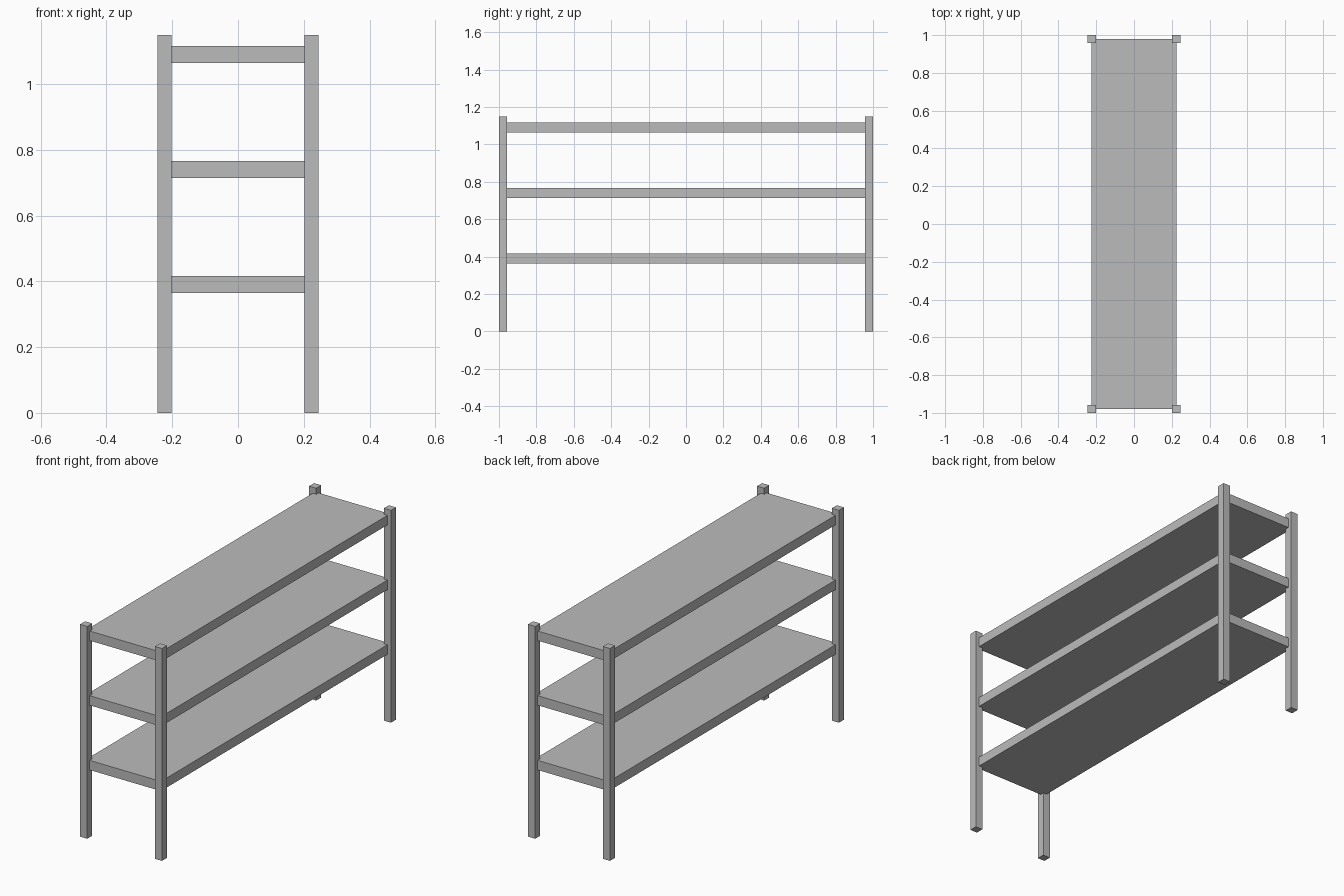
import bpy

if "Cube" in bpy.data.objects:
    bpy.data.objects.remove(bpy.data.objects["Cube"])

grey = bpy.data.materials.new("plain grey")
grey.diffuse_color = (0.5, 0.5, 0.5, 1)
grey.use_nodes = True
grey.node_tree.nodes["Principled BSDF"].inputs["Base Color"].default_value = grey.diffuse_color


def box(name, lo, hi):
    """Axis-aligned box between two corners."""
    bpy.ops.mesh.primitive_cube_add(size=1)
    ob = bpy.context.object
    ob.name = name
    for v in ob.data.vertices:
        v.co = [(a + b) / 2 + c * (b - a) for a, b, c in zip(lo, hi, v.co)]
    ob.data.materials.append(grey)
    return ob


HALF_X, HALF_Y, HEIGHT, POST = 0.245, 1.0, 1.149, 0.0425

# Corner posts: one post mirrored to all four corners
posts = box("corner_posts", (HALF_X - POST, HALF_Y - POST, 0), (HALF_X, HALF_Y, HEIGHT))
mirror = posts.modifiers.new("four corners", 'MIRROR')
mirror.use_axis = (True, True, False)

# Three shelf boards, their corners let into the middle of the posts
sx, sy = HALF_X - POST / 2, HALF_Y - POST / 2
for name, z in (("lower", 0.39), ("middle", 0.74), ("top", 1.09)):
    box(name + "_shelf", (-sx, -sy, z - 0.026), (sx, sy, z + 0.026))
